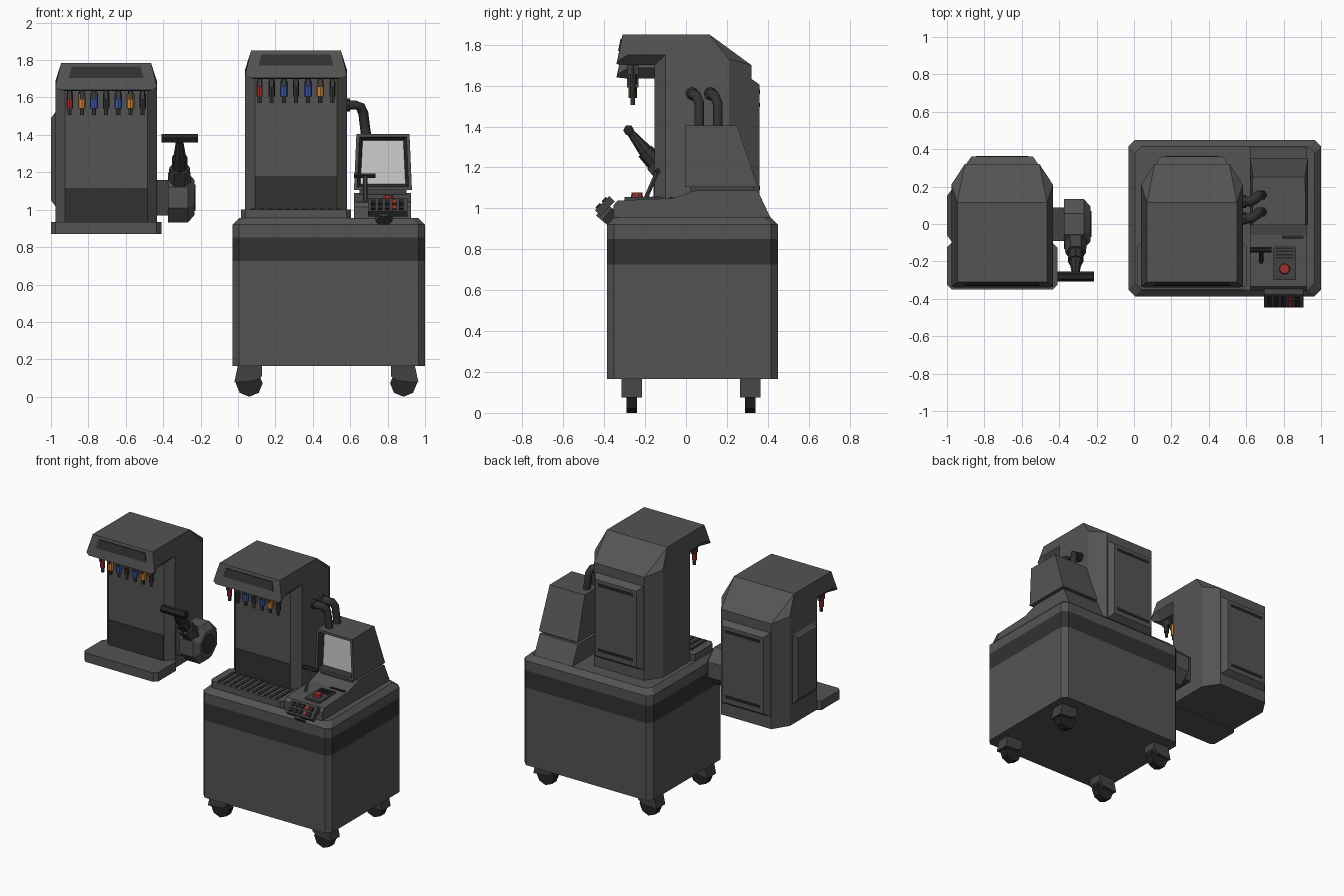
import bpy, bmesh, math
from mathutils import Vector

if "Cube" in bpy.data.objects:
    bpy.data.objects.remove(bpy.data.objects["Cube"])

def material(name, c):
    m = bpy.data.materials.new(name)
    m.diffuse_color = (*c, 1)
    m.use_nodes = True
    m.node_tree.nodes["Principled BSDF"].inputs["Base Color"].default_value = m.diffuse_color
    return m

BODY = material("body_grey", (.088, .088, .088))
DARK = material("band_dark_grey", (.032, .032, .032))
BLACK = material("black_rubber", (.018, .018, .018))
MID = material("mid_grey", (.055, .055, .055))
SCREEN = material("screen_white", (.62, .62, .62))
RED = material("red", (.36, .03, .03))
BLUE = material("blue", (.045, .09, .36))
ORANGE = material("orange", (.6, .21, .03))

def finish(name, bm, *mats):
    bmesh.ops.remove_doubles(bm, verts=bm.verts, dist=1e-5)
    bmesh.ops.recalc_face_normals(bm, faces=bm.faces)
    me = bpy.data.meshes.new(name)
    bm.to_mesh(me)
    bm.free()
    for m in mats:
        me.materials.append(m)
    o = bpy.data.objects.new(name, me)
    bpy.context.collection.objects.link(o)
    return o

def loft(name, rings, *mats):
    """Skin a list of closed point rings and cap both ends."""
    bm = bmesh.new()
    vs = [[bm.verts.new(p) for p in r] for r in rings]
    n = len(vs[0])
    for a, b in zip(vs, vs[1:]):
        for i in range(n):
            j = (i + 1) % n
            bm.faces.new((a[i], a[j], b[j], b[i]))
    bm.faces.new(vs[0][::-1])
    bm.faces.new(vs[-1])
    return finish(name, bm, *mats)

def rect(x0, x1, y0, y1, z, c):
    """Rectangle with cut corners at height z."""
    return [(x0 + c, y0, z), (x1 - c, y0, z), (x1, y0 + c, z), (x1, y1 - c, z),
            (x1 - c, y1, z), (x0 + c, y1, z), (x0, y1 - c, z), (x0, y0 + c, z)]

def box(name, x0, x1, y0, y1, z0, z1, mat):
    q = lambda z: [(x0, y0, z), (x1, y0, z), (x1, y1, z), (x0, y1, z)]
    return loft(name, [q(z0), q(z1)], mat)

def rod(name, p, q, r0, r1, n, mat):
    p, q = Vector(p), Vector(q)
    d = q - p
    rot = d.to_track_quat('Z', 'X').to_matrix().to_4x4()
    rot.translation = (p + q) / 2
    bm = bmesh.new()
    bmesh.ops.create_cone(bm, cap_ends=True, segments=n, radius1=r0, radius2=r1,
                          depth=d.length, matrix=rot)
    return finish(name, bm, mat)

def side_profile(name, prof, x0, x1, mat):
    return loft(name, [[(x, y, z) for y, z in prof] for x in (x0, x1)], mat)

def tower(tag, cx, dz, colours):
    """Dispensing column with an overhanging head, shared by both machines."""
    mid = [(-.31, 1.85, .24), (.115, 1.85, .24), (.32, 1.70, .20), (.32, .94, .20),
           (-.155, .94, .22), (-.155, 1.70, .22), (-.29, 1.70, .22), (-.34, 1.705, .25)]
    side = [(-.31, 1.85, .24), (.115, 1.85, .24), (.21, 1.73, .272), (.21, .94, .272),
            (-.10, .94, .272), (-.10, 1.75, .272), (-.285, 1.75, .272), (-.335, 1.72, .272)]
    rings = [[(cx + s * w, y, z + dz) for y, z, w in p]
             for s, p in ((-1, side), (-1, mid), (1, mid), (1, side))]
    loft(tag + "_column", rings, BODY)
    # head display strip
    loft(tag + "_head_strip", [[(cx - .2, -.332 + e, 1.77 + dz), (cx + .2, -.332 + e, 1.77 + dz),
         (cx + .185, -.32 + e, 1.83 + dz), (cx - .185, -.32 + e, 1.83 + dz)] for e in (0, .009)], DARK)
    # lower splash panel
    box(tag + "_splash_panel", cx - .22, cx + .22, -.159, -.153, .97 + dz, 1.18 + dz, DARK)
    # drip tray base
    loft(tag + "_tray", [rect(cx - .295, cx + .295, -.35, -.10, z + dz, .025) for z in (.935, 1.0)], BODY)
    # rear hatch and its slits
    hatch = lambda y, i: [(cx + a * (.2 - i), y, z + dz) for a, z in
                          ((-1, 1.02 + i), (1, 1.02 + i), (1, 1.64 - i), (-1, 1.64 - i))]
    loft(tag + "_rear_hatch", [hatch(.31, 0), hatch(.36, .035)], BODY)
    for z in (1.09, 1.56):
        box(tag + "_hatch_slit", cx - .14, cx + .14, .356, .363, z + dz, z + .02 + dz, BLACK)
    # seven taps
    for i, c in enumerate(colours):
        x, y = cx + (i - 3) * .065, -.26
        r = .021 if c in (BLUE, ORANGE) else .017
        for nm, za, zb, ra, m in (("collar", 1.675, 1.76, .014, MID), ("barrel", 1.605, 1.685, r, c),
                                  ("tip", 1.57, 1.605, .011, MID)):
            rod(f"{tag}_tap_{nm}", (x, y, za + dz), (x, y, zb + dz), ra, ra, 8, m)
        box(tag + "_tap_clip", x - .011, x + .011, y - .028, y + .028, 1.655 + dz, 1.70 + dz, MID)

tower("cart_machine", .31, 0, [RED, DARK, BLUE, DARK, BLUE, ORANGE, DARK])
tower("wall_machine", -.705, -.065, [RED, ORANGE, BLUE, DARK, BLUE, ORANGE, DARK])

# cart cabinet with dark band
cart = loft("cart_cabinet", [rect(-.03, 1, -.387, .45, z, .035) for z in (.165, .725, .85, .92)]
            + [rect(.005, .965, -.352, .415, .955, .035)], BODY, DARK)
for f in cart.data.polygons:
    f.material_index = int(.73 < f.center.z < .84)

# drip grille slats
for i in range(11):
    x = .07 + i * .046
    box("grille_slat", x, x + .022, -.335, -.16, .995, 1.006, DARK)

# casters
for x, s in ((.06, 1), (.885, -1)):
    for y in (-.265, .315):
        rod("caster_wheel", (x, y - .026, .072), (x, y + .026, .072), .072, .072, 8, BLACK)
        fork = [(-.06, .17), (.068, .17), (.068, .11), (.03, .085), (-.08, .075)]
        loft("caster_fork", [[(x + s * a, y + e, z) for a, z in fork] for e in (-.05, .05)], MID)

# side hatch on the free-standing machine
panel = lambda x, i: [(x, a, b) for a, b in ((-.1 + i, 1.01 + i), (.19 - i, 1.01 + i),
                                             (.19 - i, 1.53 - i), (-.1 + i, 1.53 - i))]
loft("side_hatch", [panel(-.97, 0), panel(-1.0, .04)], BODY)

# octagonal side motor with lever
box("motor_arm", -.45, -.37, -.09, .088, .97, 1.16, MID)
octa = lambda x, r: [(x, r * math.cos((k + .5) * math.pi / 4), 1.065 + r * math.sin((k + .5) * math.pi / 4))
                     for k in range(8)]
loft("motor_housing", [octa(-.375, .145), octa(-.268, .145), octa(-.232, .10)], BODY)
loft("motor_cap", [octa(-.235, .075), octa(-.228, .075)], DARK)
lx = -.312
rod("lever_socket", (lx, -.06, 1.12), (lx, -.155, 1.225), .062, .055, 6, MID)
rod("lever_sleeve", (lx, -.15, 1.22), (lx, -.2, 1.28), .042, .042, 8, DARK)
rod("lever_stem", (lx, -.19, 1.27), (lx, -.275, 1.375), .036, .018, 8, DARK)
rod("lever_grip", (-.41, -.28, 1.382), (-.215, -.28, 1.382), .027, .027, 6, BLACK)

# console base
side_profile("console_base", [(-.355, .95), (-.355, 1.015), (-.335, 1.038), (-.06, 1.05), (.05, 1.088),
             (.35, 1.088), (.415, .95)], .62, .925, BODY)
box("monitor_neck", .65, .90, .02, .33, 1.08, 1.115, MID)

# monitor with recessed screen
def mon(y, i, z1):
    return [(.62 + i, y, 1.105), (.93 - i, y, 1.105), (.917 - i, y, z1), (.633 + i, y, z1)]
bm = bmesh.new()
back = [bm.verts.new(p) for p in [(.62, .352, 1.105), (.93, .352, 1.105), (.915, .25, 1.405), (.635, .25, 1.405)]]
front = [bm.verts.new(p) for p in mon(-.005, 0, 1.405)]
for i in range(4):
    j = (i + 1) % 4
    bm.faces.new((front[i], front[j], back[j], back[i]))
bm.faces.new(back)
face = bm.faces.new(front)
bm.normal_update()
bmesh.ops.inset_region(bm, faces=[face], thickness=.024)
ring = [bm.faces.new]  # recess walls come from a second inset pushed inwards
res = bmesh.ops.inset_region(bm, faces=[face], thickness=.024)
for v in face.verts:
    v.co.y += .04
for f in res["faces"]:
    f.material_index = 1
face.material_index = 2
finish("monitor", bm, BODY, DARK, SCREEN)

# hoses from column to monitor
for k, y in enumerate((.03, .12)):
    path = [(.56, y, 1.56), (.625, y, 1.56), (.655, y + .02, 1.55), (.67, y + .035, 1.515), (.685, y + .035, 1.395)]
    cu = bpy.data.curves.new("hose", 'CURVE')
    cu.dimensions, cu.bevel_depth, cu.bevel_resolution, cu.use_fill_caps = '3D', .027, 1, True
    sp = cu.splines.new('POLY')
    sp.points.add(len(path) - 1)
    for p, co in zip(sp.points, path):
        p.co = (*co, 1)
    cu.materials.append(DARK)
    bpy.context.collection.objects.link(bpy.data.objects.new(f"hose_{k}", cu))
    rod("hose_collar", (.575, y, 1.56), (.6, y, 1.56), .034, .034, 8, DARK)

# console controls
box("button_plate", .745, .865, -.30, -.115, 1.03, 1.055, MID)
for i in range(4):
    box("plate_vent", .757, .853, -.185 + i * .017, -.177 + i * .017, 1.053, 1.058, BLACK)
rod("stop_button", (.805, -.24, 1.05), (.805, -.24, 1.077), .03, .026, 10, RED)
box("console_slot", .79, .905, -.08, -.062, 1.045, 1.056, BLACK)
rod("small_lever_stem", (.68, -.205, 1.03), (.68, -.14, 1.18), .012, .012, 6, MID)
rod("small_lever_grip", (.62, -.138, 1.182), (.735, -.138, 1.182), .014, .014, 6, BLACK)

# tilted keypad on the front edge
u, n, o = Vector((0, .07, .07)), Vector((0, -.7071, .7071)), Vector((0, -.44, .985))
def slab(name, x0, x1, a, b, h0, h1, mat):
    loft(name, [[Vector((x, 0, 0)) + o + u * t + n * h for x, t in ((x0, a), (x1, a), (x1, b), (x0, b))]
                for h in (h0, h1)], mat)
slab("keypad", .695, .905, 0, 1, -.03, .008, MID)
rod("keypad_bracket", (.78, -.41, .94), (.78, -.36, 1.0), .045, .045, 6, MID)
for i in range(5):
    for j in range(2):
        x = .712 + i * .037
        slab("key", x, x + .024, .12 + j * .42, .42 + j * .42, .006, .017, RED if i == 3 else BLACK)
